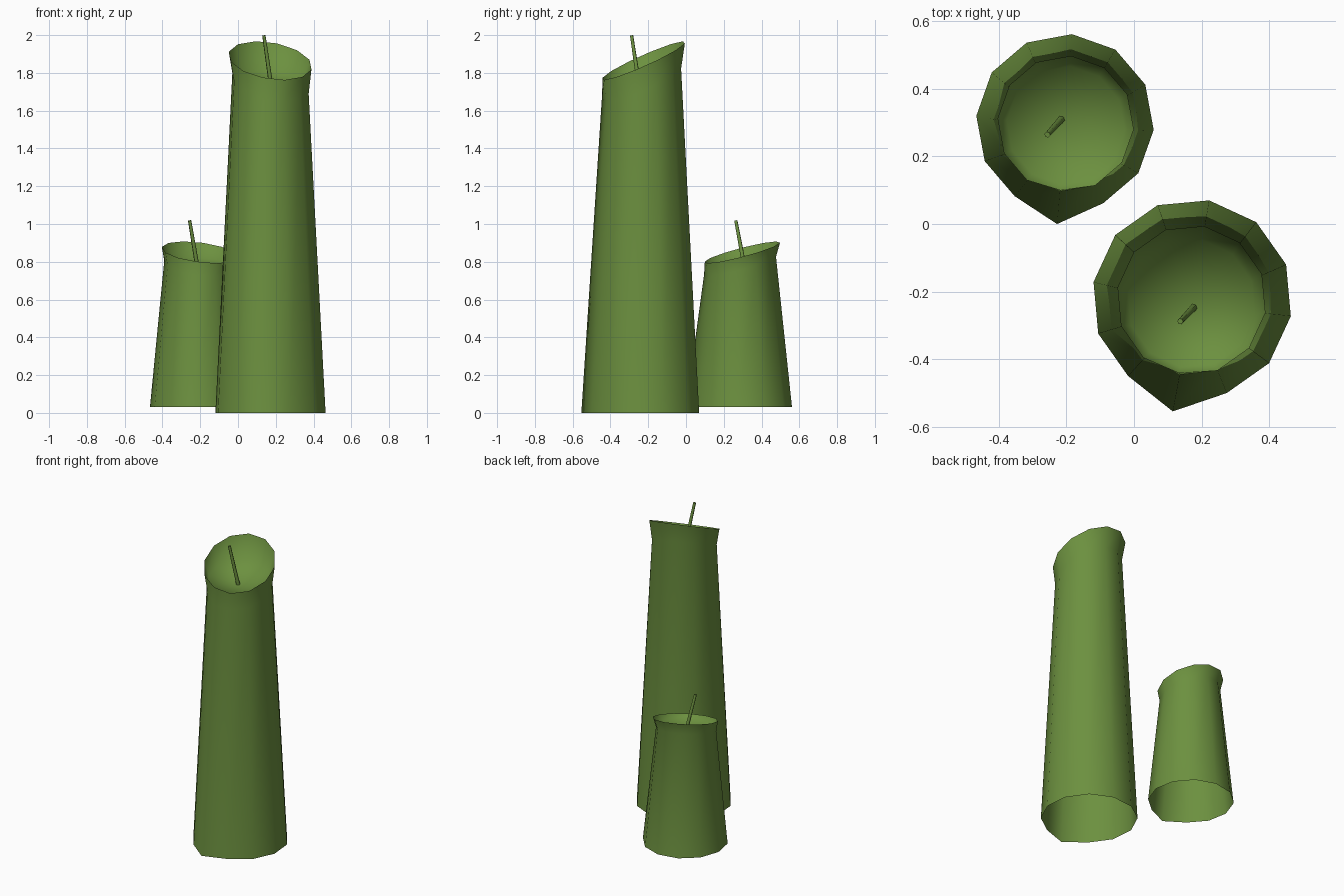
import bpy, bmesh
from math import cos, sin, radians
from mathutils import Vector

if "Cube" in bpy.data.objects:
    bpy.data.objects.remove(bpy.data.objects["Cube"])

SIDES = 12

wax = bpy.data.materials.new("green_wax")
wax.diffuse_color = (0.15, 0.28, 0.05, 1)
wax.use_nodes = True
wax.node_tree.nodes["Principled BSDF"].inputs["Base Color"].default_value = wax.diffuse_color


def finish(name, bm, angle):
    mesh = bpy.data.meshes.new(name)
    bmesh.ops.recalc_face_normals(bm, faces=bm.faces)
    bm.to_mesh(mesh)
    bm.free()
    obj = bpy.data.objects.new(name, mesh)
    bpy.context.collection.objects.link(obj)
    mesh.materials.append(wax)
    bpy.ops.object.select_all(action='DESELECT')
    obj.select_set(True)
    bpy.context.view_layer.objects.active = obj
    bpy.ops.object.shade_smooth_by_angle(angle=radians(angle))
    return obj


def ring(bm, center, radius, seam_radius, slope, start):
    """Tilted ring; its first vertex lies on the pulled-out front seam."""
    cx, cy, cz = center
    verts = []
    for i in range(SIDES):
        a = radians(start + 360 * i / SIDES)
        r = seam_radius if i == 0 else radius
        dx, dy = r * cos(a), r * sin(a)
        verts.append(bm.verts.new((cx + dx, cy + dy, cz + slope[0] * dx + slope[1] * dy)))
    return verts


def candle(name, start, rings, pool):
    """Open-bottomed body, flared slanted rim and hollow wax pool."""
    bm = bmesh.new()
    loops = [ring(bm, *r, start) for r in rings]
    for low, high in zip(loops, loops[1:]):
        for i in range(SIDES):
            j = (i + 1) % SIDES
            bm.faces.new((low[i], low[j], high[j], high[i]))
    mid = bm.verts.new(pool)
    last = loops[-1]
    for i in range(SIDES):
        bm.faces.new((last[i], last[(i + 1) % SIDES], mid))
    finish(name, bm, 80)


def wick(name, base, tip, radius):
    base, tip = Vector(base), Vector(tip)
    bm = bmesh.new()
    bmesh.ops.create_cone(bm, cap_ends=True, segments=6, radius1=radius * 1.2,
                          radius2=radius * 0.9, depth=(tip - base).length)
    turn = (tip - base).to_track_quat('Z', 'Y').to_matrix().to_4x4()
    bmesh.ops.transform(bm, matrix=turn, verts=bm.verts)
    bmesh.ops.translate(bm, vec=(base + tip) / 2, verts=bm.verts)
    finish(name, bm, 65)


# Tall candle: base, neck, rim, pool edge
candle("tall_candle", -99.8, [
    ((0.172, -0.222, 0.0), 0.296, 0.337, (0, 0)),
    ((0.172, -0.228, 1.745), 0.205, 0.221, (-0.2, 0.42)),
    ((0.170, -0.225, 1.865), 0.222, 0.219, (-0.14, 0.44)),
    ((0.170, -0.235, 1.765), 0.190, 0.190, (-0.08, 0.22)),
], (0.17, -0.235, 1.735))
wick("tall_wick", (0.177, -0.246, 1.72), (0.137, -0.288, 1.998), 0.010)

# Short candle, standing slightly higher
candle("short_candle", -94.5, [
    ((-0.204, 0.299, 0.03), 0.263, 0.300, (0, 0)),
    ((-0.204, 0.290, 0.78), 0.187, 0.195, (-0.12, 0.26)),
    ((-0.202, 0.296, 0.85), 0.202, 0.197, (-0.12, 0.26)),
    ((-0.202, 0.292, 0.795), 0.175, 0.175, (-0.06, 0.14)),
], (-0.202, 0.292, 0.775))
wick("short_wick", (-0.213, 0.312, 0.76), (-0.256, 0.264, 1.018), 0.010)
